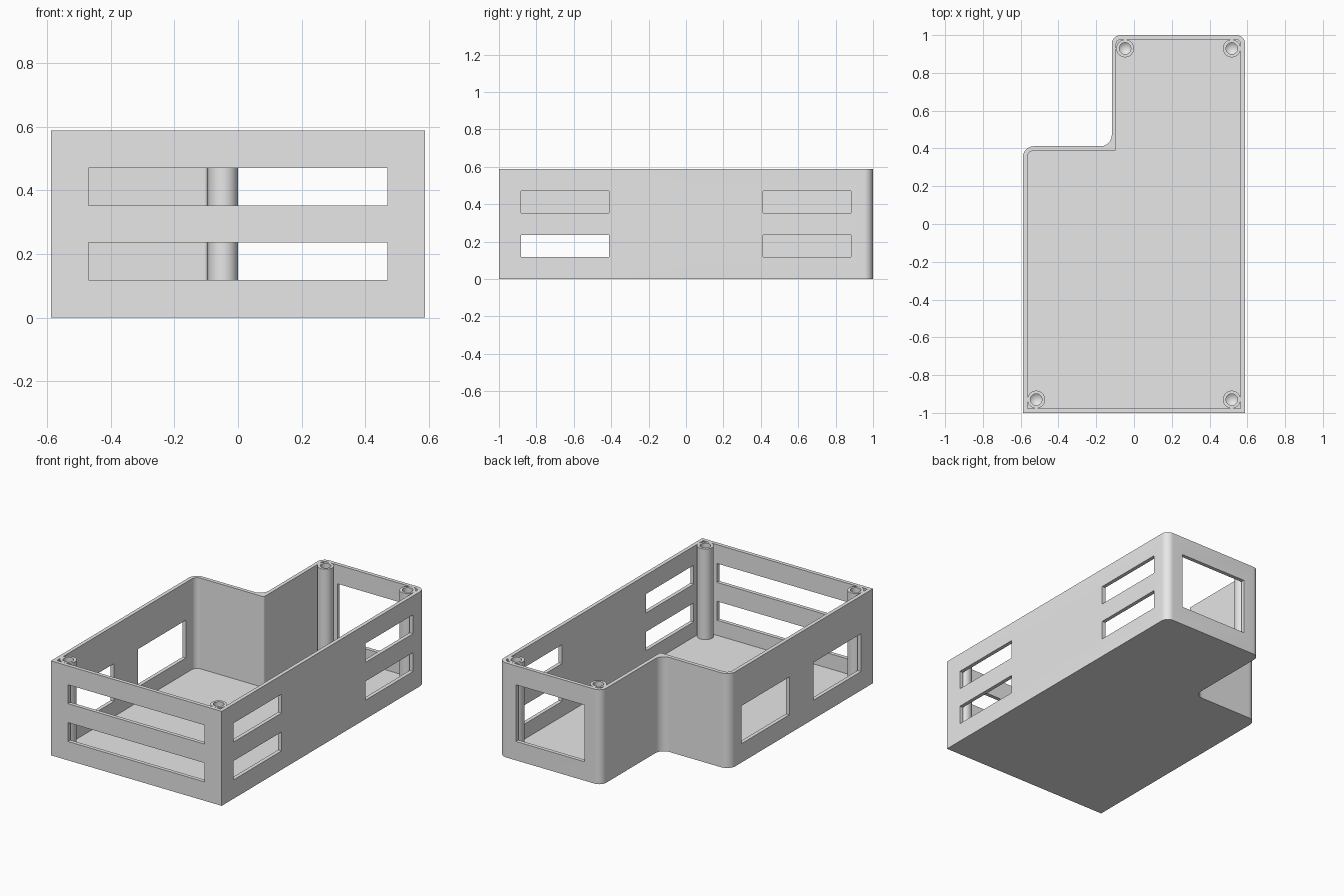
import bpy, bmesh, math
from mathutils import Vector

MM = 2 / 170            # one millimetre in scene units
H = 50 * MM             # case height
T = 2 * MM              # wall and floor thickness
STEPS = 10              # segments per rounded corner

old = bpy.data.objects.get("Cube")
if old:
    bpy.data.objects.remove(old, do_unlink=True)

grey = bpy.data.materials.new("plain_grey")
grey.use_nodes = True
grey.diffuse_color = (0.8, 0.8, 0.8, 1)
for node in grey.node_tree.nodes:
    if node.type == 'BSDF_PRINCIPLED':
        node.inputs["Base Color"].default_value = (0.8, 0.8, 0.8, 1)


def make_object(name, bm):
    bmesh.ops.recalc_face_normals(bm, faces=bm.faces[:])
    mesh = bpy.data.meshes.new(name)
    bm.to_mesh(mesh)
    bm.free()
    mesh.materials.append(grey)
    obj = bpy.data.objects.new(name, mesh)
    bpy.context.scene.collection.objects.link(obj)
    return obj


def smooth(obj):
    obj.data.shade_smooth()
    obj.data.set_sharp_from_angle(angle=math.radians(30))


def rounded_outline(corners):
    """Corners are (x, y, radius); each radius becomes a tangent arc."""
    pts = []
    n = len(corners)
    for i, (x, y, r) in enumerate(corners):
        p = Vector((x, y))
        if r == 0:
            pts.append(p)
            continue
        a = (Vector(corners[i - 1][:2]) - p).normalized()
        b = (Vector(corners[(i + 1) % n][:2]) - p).normalized()
        for k in range(STEPS + 1):
            t = k / STEPS * math.pi / 2
            pts.append(p + r * (a * (1 - math.sin(t)) + b * (1 - math.cos(t))))
    return pts


def prism(name, corners, z0, z1):
    bm = bmesh.new()
    base = bm.faces.new([bm.verts.new((p.x, p.y, z0)) for p in rounded_outline(corners)])
    top = bmesh.ops.extrude_face_region(bm, geom=[base])["geom"]
    verts = [v for v in top if isinstance(v, bmesh.types.BMVert)]
    bmesh.ops.translate(bm, verts=verts, vec=(0, 0, z1 - z0))
    return make_object(name, bm)


def l_shape(inset, r_back, r_step, r_notch):
    """Stepped footprint, anticlockwise from the front right corner."""
    x, y = 50 * MM - inset, 85 * MM - inset
    nx, ny = -10 * MM + inset, 35 * MM - inset
    return [(-x, -y, 0), (x, -y, 0), (x, y, r_back), (nx, y, r_back),
            (nx, ny, r_notch), (-x, ny, r_step)]


def cut(target, cutter):
    mod = target.modifiers.new("cut", 'BOOLEAN')
    mod.operation = 'DIFFERENCE'
    mod.solver = 'EXACT'
    mod.object = cutter
    cutter.hide_render = True
    bpy.context.view_layer.update()
    deps = bpy.context.evaluated_depsgraph_get()
    mesh = bpy.data.meshes.new_from_object(target.evaluated_get(deps))
    target.modifiers.clear()
    target.data = mesh
    bpy.data.objects.remove(cutter, do_unlink=True)


# Hollow stepped case, open at the top
case = prism("case_body", l_shape(0, 4 * MM, 5 * MM, 5 * MM), 0, H)
cut(case, prism("cavity", l_shape(T, 2 * MM, 3 * MM, 1 * MM), T, H + T))

# Wall openings in millimetres: wall, start, end, bottom, top
openings = [("back", 0, 40, 10, 40),
            ("left_wall", -75, -35, 10, 30), ("left_wall", -15, 25, 10, 30)]
for low in (10, 30):
    openings.append(("front", -40, 40, low, low + 10))
    for start in (-75, 35):
        openings.append(("right_wall", start, start + 40, low, low + 10))

bm = bmesh.new()
centre = {"front": -84, "back": 84, "left_wall": -49, "right_wall": 49}
for wall, a, b, z0, z1 in openings:
    mid, span, thick = (a + b) / 2, b - a, 4
    if wall in ("front", "back"):
        loc, size = (mid, centre[wall]), (span, thick)
    else:
        loc, size = (centre[wall], mid), (thick, span)
    box = bmesh.ops.create_cube(bm, size=1)["verts"]
    bmesh.ops.scale(bm, verts=box, vec=(size[0] * MM, size[1] * MM, (z1 - z0) * MM))
    bmesh.ops.translate(bm, verts=box, vec=(loc[0] * MM, loc[1] * MM, (z0 + z1) / 2 * MM))
cut(case, make_object("openings", bm))
smooth(case)


# Screw posts with blind, cone-bottomed holes
def screw_post(name, x, y, sides=40):
    r, hole = 4 * MM, 2.6 * MM
    profile = [(r, T * 0.9), (r, H), (hole, H), (hole, H - 10 * MM), (0, H - 12 * MM)]
    bm = bmesh.new()
    verts = [bm.verts.new((pr, 0, pz)) for pr, pz in profile]
    edges = [bm.edges.new(pair) for pair in zip(verts, verts[1:])]
    bmesh.ops.spin(bm, geom=verts + edges, cent=(0, 0, 0), axis=(0, 0, 1),
                   angle=math.tau, steps=sides)
    bmesh.ops.remove_doubles(bm, verts=bm.verts[:], dist=0.0001)
    bmesh.ops.holes_fill(bm, edges=[e for e in bm.edges if e.is_boundary], sides=0)
    post = make_object(name, bm)
    post.location = (x * MM, y * MM, 0)
    smooth(post)


screw_post("front_right_post", -44, -79)
screw_post("front_left_post", 44, -79)
screw_post("back_right_post", -4, 79)
screw_post("back_left_post", 44, 79)
